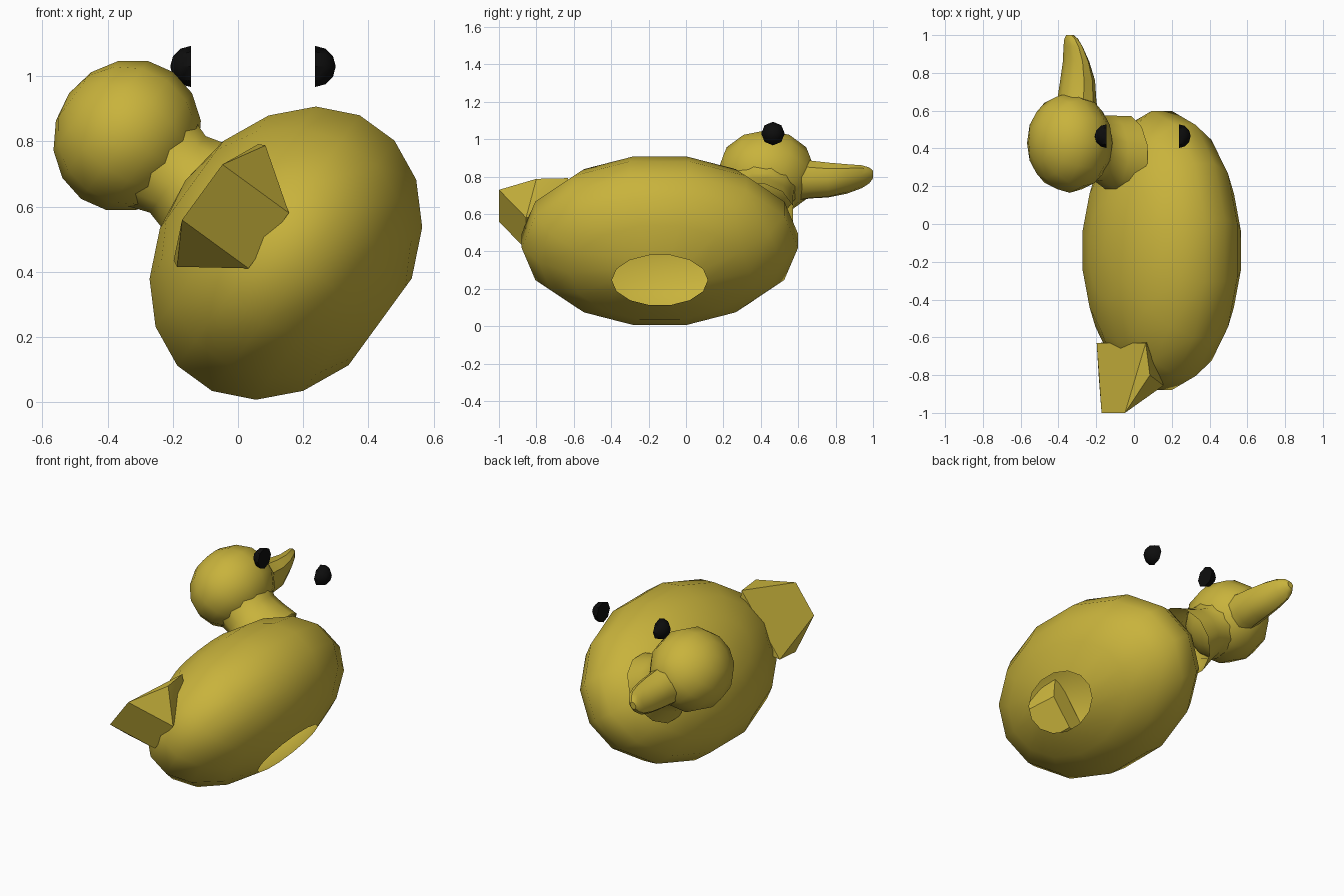
import bpy, bmesh, math
from mathutils import Matrix, Vector

if "Cube" in bpy.data.objects:
    bpy.data.objects.remove(bpy.data.objects["Cube"])

# The duck lies rolled on its flank: local axes are (sideways, forward, up)
TILT = Matrix(((0.59, 0, -0.81, 0), (0, 1, 0, 0), (0.81, 0, 0.59, 0), (0, 0, 0, 1)))
MID = 0.455  # local sideways position of the symmetry plane


def material(name, colour):
    m = bpy.data.materials.new(name)
    m.diffuse_color = (*colour, 1)
    m.use_nodes = True
    m.node_tree.nodes["Principled BSDF"].inputs["Base Color"].default_value = m.diffuse_color
    return m


YELLOW = material("duck yellow", (0.58, 0.45, 0.045))
BLACK = material("eye black", (0.004, 0.004, 0.004))


def finish(bm, name, mat, matrix=TILT, angle=35):
    bmesh.ops.recalc_face_normals(bm, faces=bm.faces)
    bm.transform(matrix)
    me = bpy.data.meshes.new(name)
    bm.to_mesh(me)
    bm.free()
    me.materials.append(mat)
    ob = bpy.data.objects.new(name, me)
    bpy.context.collection.objects.link(ob)
    bpy.ops.object.select_all(action='DESELECT')
    ob.select_set(True)
    bpy.context.view_layer.objects.active = ob
    bpy.ops.object.shade_smooth_by_angle(angle=math.radians(angle))
    return ob


def ellipsoid(bm, centre, radii, segs, rings):
    bmesh.ops.create_uvsphere(bm, u_segments=segs, v_segments=rings, radius=1,
                              matrix=Matrix.LocRotScale(Vector(centre), None, Vector(radii)))


def loft(rings, n, axis, caps):
    """Skin ellipses (centre, radius a, radius b) stacked along 'y' or 'z'."""
    bm = bmesh.new()
    loops = []
    for (c, a, b) in rings:
        loop = []
        for i in range(n):
            t = 2 * math.pi * (i + 0.5) / n
            p, q = a * math.cos(t), b * math.sin(t)
            off = (p, 0, q) if axis == 'y' else (p, q, 0)
            loop.append(bm.verts.new(Vector(c) + Vector(off)))
        loops.append(loop)
    for l0, l1 in zip(loops, loops[1:]):
        for i in range(n):
            j = (i + 1) % n
            bm.faces.new((l0[i], l0[j], l1[j], l1[i]))
    if caps:
        bm.faces.new(loops[-1])
    return bm


# Hollow body with an open hole in the underside
bm = bmesh.new()
ellipsoid(bm, (MID, -0.14, 0.15), (0.494, 0.75, 0.38), 14, 9)
low = min(bm.verts, key=lambda v: v.co.z)
bmesh.ops.delete(bm, geom=[low], context='VERTS')
finish(bm, "body", YELLOW)

# Tail wedge with a six-sided top
bm = bmesh.new()
for s in (-1, 1):
    for dv, y, u in ((0.105, -1.0, 0.467), (0.23, -0.8, 0.395),
                     (0.22, -0.63, 0.415), (0.105, -0.855, 0.215), (0.1, -0.62, 0.3)):
        bm.verts.new((MID + s * dv, y, u))
bmesh.ops.convex_hull(bm, input=bm.verts)
finish(bm, "tail", YELLOW, angle=20)

# Neck flaring into the body
bm = loft([((MID, 0.36, 0.39), 0.21, 0.22), ((MID, 0.38, 0.49), 0.17, 0.2),
           ((MID, 0.40, 0.56), 0.15, 0.18), ((MID, 0.42, 0.64), 0.18, 0.19)], 12, 'z', False)
finish(bm, "neck", YELLOW)

# Head
bm = bmesh.new()
ellipsoid(bm, (MID + 0.005, 0.43, 0.755), (0.24, 0.265, 0.22), 12, 8)
finish(bm, "head", YELLOW)

# Beak, flattening toward a rounded tip
bm = loft([((MID, 0.58, 0.71), 0.13, 0.11), ((MID, 0.66, 0.705), 0.108, 0.10),
           ((MID, 0.76, 0.70), 0.10, 0.088), ((MID, 0.86, 0.71), 0.088, 0.06),
           ((MID, 0.94, 0.73), 0.07, 0.04), ((MID, 0.98, 0.742), 0.048, 0.03),
           ((MID, 1.0, 0.75), 0.022, 0.018)], 10, 'y', True)
finish(bm, "beak", YELLOW)

# Detached eyes: upright half balls, flat side inward
for side, name in ((-1, "left_eye"), (1, "right_eye")):
    bm = bmesh.new()
    ellipsoid(bm, (0, 0, 0), (0.063, 0.063, 0.063), 8, 6)
    bmesh.ops.bisect_plane(bm, geom=bm.verts[:] + bm.edges[:] + bm.faces[:],
                           plane_co=(0, 0, 0), plane_no=(0, 0, -1), clear_outer=True)
    bmesh.ops.holes_fill(bm, edges=[e for e in bm.edges if e.is_boundary])
    m = Matrix.Translation((0.046 + side * 0.191, 0.465, 1.03)) @ \
        Matrix.Rotation(side * math.pi / 2, 4, 'Y')
    finish(bm, name, BLACK, m)
